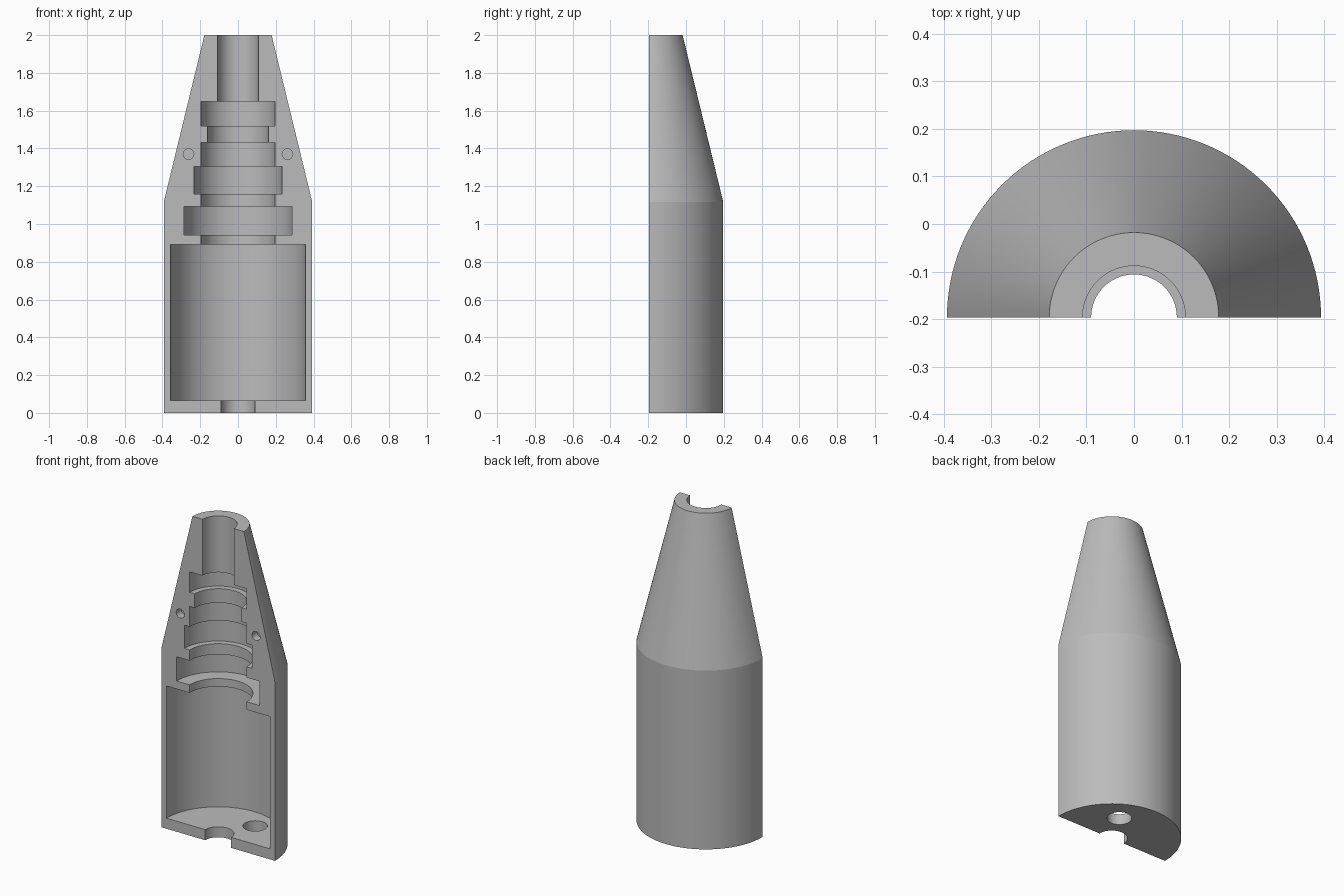
import bpy
import bmesh
from math import pi, sin, cos, radians

SEGMENTS = 64
AXIS_Y = -0.196

cube = bpy.data.objects.get("Cube")
if cube:
    bpy.data.objects.remove(cube, do_unlink=True)

grey = bpy.data.materials.new("light grey")
grey.use_nodes = True
colour = (0.5, 0.5, 0.5, 1)
grey.diffuse_color = colour
grey.node_tree.nodes["Principled BSDF"].inputs["Base Color"].default_value = colour

# Outer wall: (radius, height)
outer = [(0.178, 2), (0.393, 1.117), (0.393, 0)]
# Stepped cavity from the base upward: (radius, top of step)
steps = [(0.09, 0.066), (0.357, 0.892), (0.197, 0.942), (0.287, 1.093),
         (0.197, 1.16), (0.233, 1.305), (0.197, 1.432), (0.162, 1.52),
         (0.197, 1.648), (0.108, 2)]
profile = list(outer)
z = 0
for radius, top in steps:
    profile += [(radius, z), (radius, top)]
    z = top


def half_turn(name, points):
    """Sweep a closed profile through half a circle and cap both ends."""
    bm = bmesh.new()
    rings = []
    for i in range(SEGMENTS + 1):
        a = pi * i / SEGMENTS
        rings.append([bm.verts.new((r * cos(a), AXIS_Y + r * sin(a), h))
                      for r, h in points])
    n = len(points)
    for a, b in zip(rings, rings[1:]):
        for j in range(n):
            k = (j + 1) % n
            bm.faces.new((a[j], a[k], b[k], b[j]))
    bm.faces.new(rings[0])
    bm.faces.new(rings[-1])
    bmesh.ops.recalc_face_normals(bm, faces=bm.faces)
    mesh = bpy.data.meshes.new(name)
    bm.to_mesh(mesh)
    bm.free()
    obj = bpy.data.objects.new(name, mesh)
    bpy.context.collection.objects.link(obj)
    mesh.materials.append(grey)
    return obj


def drill(target, name, radius, depth, location, tilt=0):
    """Cut a round hole into the target."""
    bpy.ops.mesh.primitive_cylinder_add(vertices=32, radius=radius, depth=depth,
                                        location=location, rotation=(tilt, 0, 0))
    cutter = bpy.context.object
    cutter.name = name
    cutter.data.materials.append(grey)
    cut = target.modifiers.new(name, "BOOLEAN")
    cut.operation = "DIFFERENCE"
    cut.solver = "EXACT"
    cut.object = cutter
    bpy.ops.object.select_all(action="DESELECT")
    target.select_set(True)
    bpy.context.view_layer.objects.active = target
    bpy.ops.object.modifier_apply(modifier=cut.name)
    bpy.data.objects.remove(cutter, do_unlink=True)


shell = half_turn("half_shell", profile)

# Locating pin holes in the flat face
for side in (-1, 1):
    drill(shell, "pin_hole", 0.028, 0.1, (side * 0.262, AXIS_Y, 1.37), pi / 2)

# Off-centre hole through the floor
drill(shell, "floor_hole", 0.07, 0.2, (0.114, AXIS_Y + 0.203, 0.02))

bpy.ops.object.shade_smooth_by_angle(angle=radians(12))
